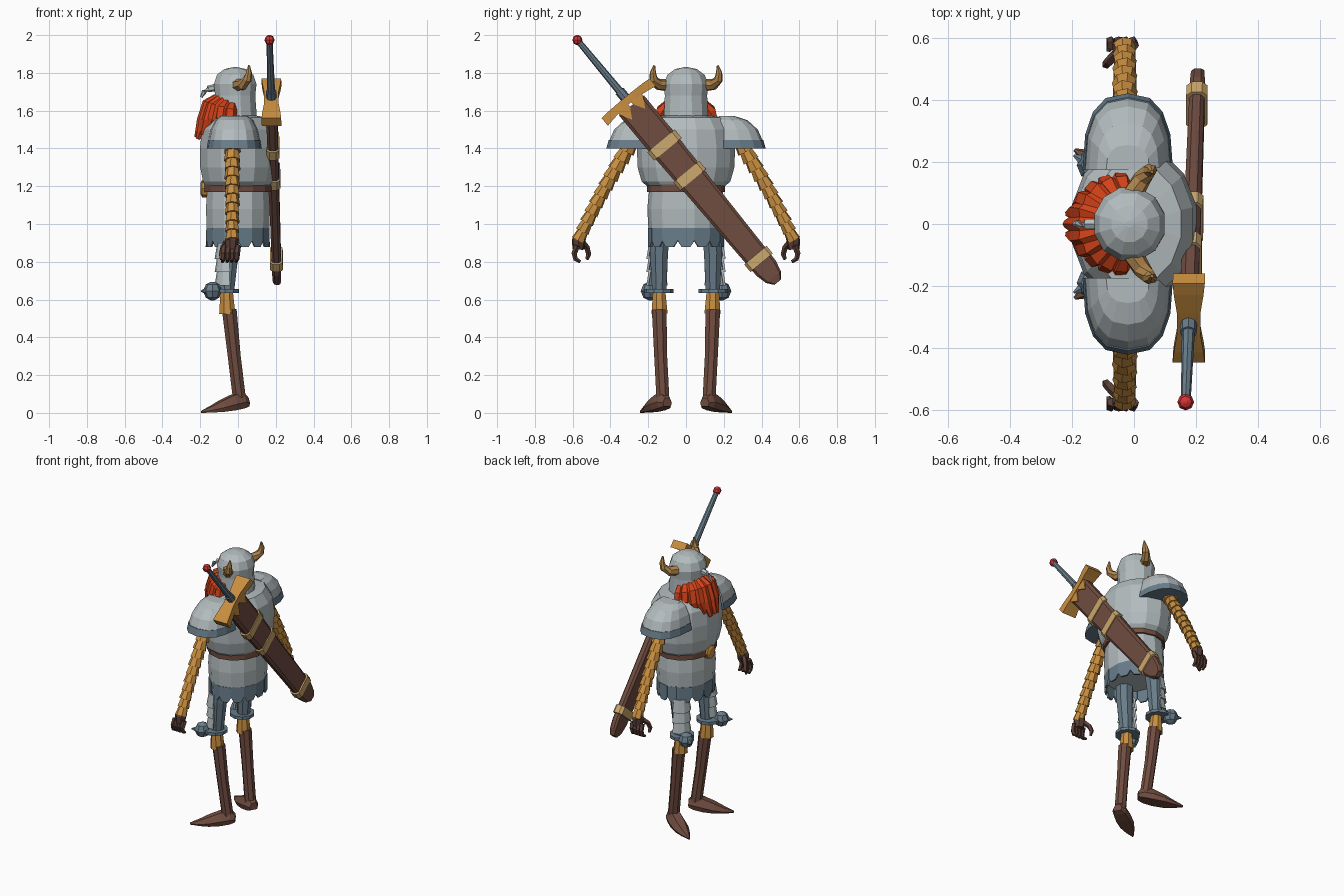
import bpy, bmesh
from math import sin, cos, pi, radians, copysign
from mathutils import Vector as V

if "Cube" in bpy.data.objects:
    bpy.data.objects.remove(bpy.data.objects["Cube"])

COLOURS = {
    "steel": (0.45, 0.50, 0.515), "blue_steel": (0.14, 0.205, 0.255),
    "orange_cloth": (0.58, 0.27, 0.05), "tan_band": (0.60, 0.39, 0.15),
    "brown_leather": (0.162, 0.073, 0.051), "dark_glove": (0.10, 0.05, 0.038),
    "orange_beard": (0.65, 0.055, 0.01), "red_pommel": (0.68, 0.035, 0.035),
    "horn": (0.43, 0.23, 0.07),
}
MATS = {}
for key, col in COLOURS.items():
    MATS[key] = bpy.data.materials.new(key)
    MATS[key].diffuse_color = (*col, 1)


def build(name, colour, *shapes, mirror=False):
    """One flat shaded object from lofted shapes, each a list of rings."""
    bm = bmesh.new()
    for rings in shapes:
        loops = [[bm.verts.new(p) for p in ring] for ring in rings]
        n = len(loops[0])
        for a, b in zip(loops, loops[1:]):
            for i in range(n):
                bm.faces.new((a[i], a[(i + 1) % n], b[(i + 1) % n], b[i]))
        bm.faces.new(loops[0])
        bm.faces.new(loops[-1])
    bmesh.ops.recalc_face_normals(bm, faces=bm.faces)
    me = bpy.data.meshes.new(name)
    bm.to_mesh(me)
    bm.free()
    me.materials.append(MATS[colour])
    ob = bpy.data.objects.new(name, me)
    bpy.context.collection.objects.link(ob)
    if mirror:
        m = ob.modifiers.new("mirror", "MIRROR")
        m.use_axis = (False, True, False)
        m.use_clip = m.use_mirror_merge = False
    return ob


def lathe(cx, cy, profile, n, phase=0.5):
    """Rings from (z, rx, ry) rows."""
    return [[V((cx + rx * cos(2 * pi * (i + phase) / n), cy + ry * sin(2 * pi * (i + phase) / n), z))
             for i in range(n)] for z, rx, ry in profile]


def sweep(path, radii, n=6, phase=0.0):
    """Tapered tube along a path."""
    path = [V(p) for p in path]
    rings = []
    for k, (p, r) in enumerate(zip(path, radii)):
        t = (path[min(k + 1, len(path) - 1)] - path[max(k - 1, 0)]).normalized()
        ref = V((1, 0, 0)) if abs(t.x) < 0.8 else V((0, 0, 1))
        u = (ref - t * ref.dot(t)).normalized()
        w = t.cross(u)
        rings.append([p + (u * cos(a) + w * sin(a)) * r
                      for a in [2 * pi * (i + phase) / n for i in range(n)]])
    return rings


def ball(c, r, n=8):
    return [[V(c) + V((r * cos(b) * cos(2 * pi * i / n), r * cos(b) * sin(2 * pi * i / n), r * sin(b)))
             for i in range(n)] for b in [radians(d) for d in (-80, -45, 0, 45, 80)]]


# torso
build("chest_armour", "steel", lathe(0, 0, [
    (1.19, .17, .195), (1.225, .19, .235), (1.30, .205, .256), (1.40, .207, .26),
    (1.50, .195, .245), (1.565, .155, .20), (1.575, .09, .10)], 14))
build("waist_armour", "steel", lathe(0, 0, [
    (.96, .169, .198), (1.08, .174, .205), (1.18, .168, .195)], 14))
build("belt", "brown_leather", lathe(0, 0, [(1.17, .183, .207), (1.21, .183, .207)], 14))
build("belt_buckle", "orange_cloth", [
    [V((x, r * cos(i * pi / 4), 1.187 + r * sin(i * pi / 4))) for i in range(8)]
    for x, r in ((-.165, .046), (-.19, .046), (-.198, .03))])

# skirt tabs with rounded ends
tabs = []
for k in range(14):
    outline = [(-.5, .98), (.5, .98), (.49, .91), (.25, .878), (-.25, .878), (-.49, .91)]
    tabs.append([[V((s * .17 * cos(a), s * .2 * sin(a), z))
                  for a, z in [(2 * pi * (k + d) / 14, z) for d, z in outline]]
                 for s in (1.0 + .012 * (k % 2), .94)])
build("skirt_tabs", "blue_steel", *tabs)

# shoulder pads: half domes with a blue rim


def half_ring(z, w, d):
    pts = []
    for i in range(9):
        a = pi * i / 8
        pts.append(V((-.02 + w * copysign(abs(cos(a)) ** .75, cos(a)), .175 + d * sin(a) ** .8, z)))
    return pts


build("shoulder_pad", "steel", [half_ring(*r) for r in (
    (1.44, .138, .232), (1.50, .125, .205), (1.55, .10, .15), (1.572, .07, .08))], mirror=True)
build("shoulder_rim", "blue_steel", [half_ring(*r) for r in (
    (1.40, .146, .247), (1.445, .139, .234))], mirror=True)

# helmet, nose guard and horns
build("helmet", "steel", lathe(-.015, 0, [
    (1.55, .12, .122), (1.68, .11, .116), (1.74, .117, .122), (1.79, .10, .102),
    (1.82, .06, .06), (1.83, .012, .012)], 12))
build("nose_guard", "steel", sweep(
    [(-.11, 0, 1.725), (-.155, 0, 1.715), (-.18, 0, 1.70), (-.195, 0, 1.67)], [.02, .018, .014, .006]))
build("horns", "horn", sweep(
    [(-.005, .095, 1.735), (.025, .145, 1.738), (.05, .172, 1.765), (.058, .175, 1.80), (.058, .168, 1.84)],
    [.034, .03, .024, .017, .005], 7), mirror=True)

# beard of overlapping locks
locks = []
for k in range(11):
    a = radians(-85 + 17 * k)
    c, s = cos(a), sin(a)
    drop = .012 * (k % 2)
    locks.append(sweep([(-.02 - .09 * c, .095 * s, 1.63 + .04 * c),
                        (-.03 - .125 * c, .128 * s, 1.59 + .045 * c),
                        (-.03 - .155 * c, .138 * s, 1.565 - .02 * c),
                        (-.035 - .185 * c, .115 * s, 1.545 - .10 * c + drop)],
                       [.022, .036, .034, .012], 6, k * .4))
build("beard", "orange_beard", *locks)

# arms of stacked flared quilted cuffs
top, end = V((-.03, .285, 1.44)), V((-.03, .562, .925))
cuffs = []
for k in range(11):
    p, q = top.lerp(end, k / 11), top.lerp(end, (k + 1.25) / 11)
    bow = V((0, .012 * sin(pi * k / 11), 0))
    r = .044 - .0008 * k
    cuffs.append(sweep([p + bow, q + bow], [r * .78, r * 1.04], 7, k * .5))
build("quilted_sleeve", "orange_cloth", *cuffs, mirror=True)

# gloves with curled fingers
fingers = [sweep([(-.03, .555, .945), (-.035, .568, .91), (-.035, .572, .865)], [.028, .038, .03], 7)]
for k in range(4):
    x = -.072 + .024 * k
    fingers.append(sweep([(x, .575, .885), (x - .004, .592, .845), (x - .006, .585, .815), (x - .01, .56, .80)],
                         [.016, .015, .013, .009], 5))
fingers.append(sweep([(-.05, .555, .91), (-.08, .525, .875), (-.09, .515, .84), (-.088, .525, .812)],
                     [.018, .016, .014, .009], 5))
build("glove", "dark_glove", *fingers, mirror=True)

# legs
build("thigh", "blue_steel", sweep(
    [(-.035, .135, .985), (-.045, .143, .85), (-.058, .142, .64)], [.056, .052, .04], 8, .5), mirror=True)


def arc(z, r):
    angles = [radians(150 + d) for d in (-70, -35, 0, 35, 70)]
    return ([V((-.055 + r * cos(a), .142 + r * sin(a), z)) for a in angles]
            + [V((-.055 + (r - .012) * cos(a), .142 + (r - .012) * sin(a), z)) for a in reversed(angles)])


build("thigh_plates", "steel", *[[arc(z, .055), arc(z - .085, .069)] for z in (.90, .83, .76)], mirror=True)
build("knee_ring", "blue_steel", lathe(-.07, .145, [(.635, .078, .078), (.655, .078, .078)], 10), mirror=True)
build("knee_cap", "blue_steel", ball((-.135, .19, .645), .05),
      sweep([(-.165, .205, .645), (-.195, .222, .645)], [.02, .004], 6), mirror=True)
build("knee_cuff", "orange_cloth", sweep(
    [(-.06, .142, .64), (-.057, .14, .525)], [.036, .046], 8, .5), mirror=True)
build("boot_shaft", "brown_leather", sweep(
    [(-.046, .142, .545), (-.02, .134, .30), (.008, .122, .07)], [.042, .037, .037], 8, .5), mirror=True)
fwd, side = V((-.86, .5, 0)), V((.5, .86, 0))
build("boot_foot", "brown_leather", [
    [V((.005, .125, 0)) + fwd * s + side * (w * f) + V((0, 0, z)) for f, z in
     ((-.8, lo), (.8, lo), (1, lo * .6 + hi * .4), (.5, hi), (-.5, hi), (-1, lo * .6 + hi * .4))]
    for s, w, lo, hi in ((-.052, .028, .035, .08), (-.02, .045, .025, .105), (.04, .053, .014, .095),
                         (.11, .05, .006, .065), (.17, .032, .002, .036), (.23, .005, 0, .012))], mirror=True)

# sword and scabbard: t along the blade, a across it, b through it
AXIS, ACROSS = V((.024, .637, -.77)), V((0, .77, .637))


def sword(t, a, b):
    return V((.167, -.575, 1.974)) + AXIS * t + ACROSS * a + V((b, 0, 0))


def flat(t, w, h):
    return [sword(t, w * i, h * j) for i, j in
            ((-1, -.5), (-.8, -1), (.8, -1), (1, -.5), (1, .5), (.8, 1), (-.8, 1), (-1, .5))]


build("pommel", "red_pommel", ball(sword(0, 0, 0), .027))
build("sword_grip", "blue_steel",
      sweep([sword(.01, 0, 0), sword(.36, 0, 0)], [.016, .021], 8),
      sweep([sword(.35, 0, 0), sword(.40, 0, 0)], [.027, .027], 8))
build("sword_guard", "orange_cloth", [
    [sword(.415 + bend + i * th, a, j * h) for i, j in ((-1, -1), (1, -1), (1, 1), (-1, 1))]
    for a, th, h, bend in ((-.165, .026, .052, .012), (-.12, .024, .048, .006), (-.045, .02, .038, 0),
                           (.045, .02, .038, 0), (.12, .024, .048, .006), (.165, .026, .052, .012))],
    *[[[sword(t, a, b) for t, a in ((.42, c - .035), (.42, c + .035), (.45, c + .035), (.51, c), (.45, c - .035))]
       for b in (-.036, .036)] for c in (-.045, .045)])
build("scabbard", "brown_leather", [flat(*r) for r in (
    (.45, .085, .03), (.70, .084, .028), (1.2, .073, .026), (1.57, .065, .024),
    (1.63, .05, .022), (1.665, .022, .016))])
build("scabbard_bands", "tan_band", *[
    [flat(t - h, w, .034), flat(t + h, w, .034)]
    for t, w, h in ((.723, .094, .028), (.933, .089, .028), (1.505, .077, .026))])

for m in bpy.data.materials:
    if m.users and not m.is_grease_pencil:
        m.use_nodes = True
        m.node_tree.nodes["Principled BSDF"].inputs["Base Color"].default_value = m.diffuse_color
